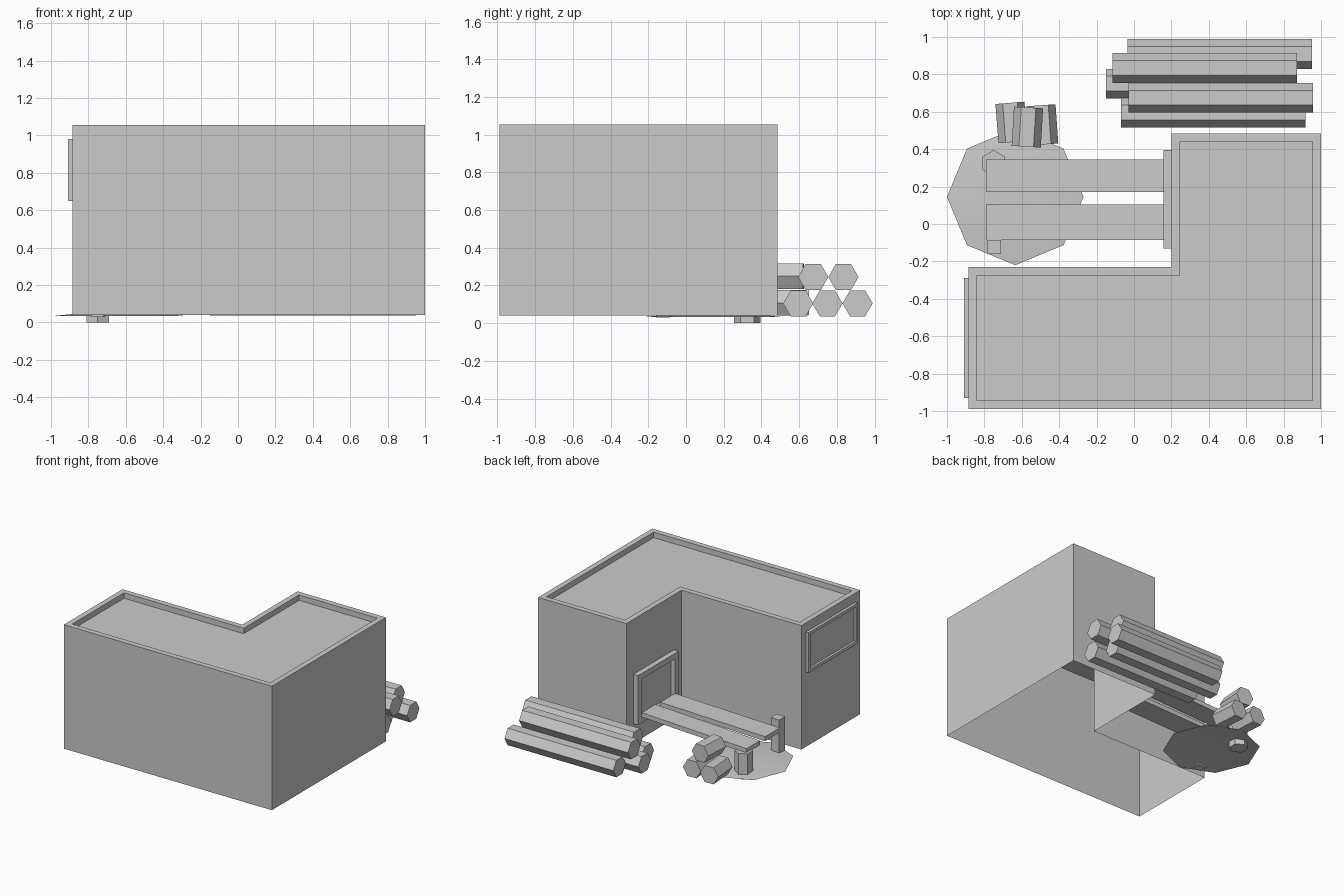
import bpy, bmesh, math
from mathutils import Matrix

if "Cube" in bpy.data.objects:
    bpy.data.objects.remove(bpy.data.objects["Cube"])


def finish(name, bm):
    bmesh.ops.recalc_face_normals(bm, faces=bm.faces[:])
    me = bpy.data.meshes.new(name)
    bm.to_mesh(me)
    bm.free()
    ob = bpy.data.objects.new(name, me)
    bpy.context.collection.objects.link(ob)
    return ob


def box(name, x0, x1, y0, y1, z0, z1, tilt=0):
    bm = bmesh.new()
    bmesh.ops.create_cube(bm, size=1)
    bm.transform(Matrix.Diagonal((x1 - x0, y1 - y0, z1 - z0, 1)))
    ob = finish(name, bm)
    ob.location = ((x0 + x1) / 2, (y0 + y1) / 2, (z0 + z1) / 2)
    ob.rotation_euler.y = tilt
    return ob


def log(name, center, length, axis, r=0.08, turn=0):
    """Six-sided prism along x, y or z, flat side down when lying."""
    bm = bmesh.new()
    ends = [[bm.verts.new((r * math.cos(k * math.pi / 3), r * math.sin(k * math.pi / 3), z))
             for k in range(6)] for z in (-length / 2, length / 2)]
    for k in range(6):
        j = (k + 1) % 6
        bm.faces.new((ends[0][k], ends[0][j], ends[1][j], ends[1][k]))
    for end in ends:
        bm.faces.new(end)
    if axis != 'z':
        bm.transform(Matrix.Rotation(math.pi / 2, 4, 'X'))
    if axis == 'x':
        bm.transform(Matrix.Rotation(math.pi / 2, 4, 'Z'))
    ob = finish(name, bm)
    ob.location = center
    ob.rotation_euler.z = turn
    return ob


def wall_frame(name, wall_x, out, y0, y1, z0, z1, t, lip):
    """Rectangular frame standing out from a wall facing -x, with a recessed pane."""
    bm = bmesh.new()

    def ring(x, d):
        return [bm.verts.new((x, y, z)) for y, z in
                ((y0 + d, z0 + d), (y1 - d, z0 + d), (y1 - d, z1 - d), (y0 + d, z1 - d))]
    rings = [ring(wall_x, 0), ring(wall_x - out, 0), ring(wall_x - out, t), ring(wall_x - lip, t)]
    for a, b in zip(rings, rings[1:]):
        for i in range(4):
            j = (i + 1) % 4
            bm.faces.new((a[i], a[j], b[j], b[i]))
    bm.faces.new(rings[-1])
    bm.faces.new(rings[0])
    return finish(name, bm)


# L-shaped building shell, open underneath, with a parapet around the roof
def ell(bm, z, d):
    return [bm.verts.new((x, y, z)) for x, y in (
        (-0.885 + d, -0.99 + d), (1 - d, -0.99 + d), (1 - d, 0.485 - d),
        (0.2 + d, 0.485 - d), (0.2 + d, -0.23 - d), (-0.885 + d, -0.23 - d))]


bm = bmesh.new()
loops = [ell(bm, 0.04, 0), ell(bm, 1.055, 0), ell(bm, 1.055, 0.045), ell(bm, 1.01, 0.045)]
for a, b in zip(loops, loops[1:]):
    for i in range(6):
        j = (i + 1) % 6
        bm.faces.new((a[i], a[j], b[j], b[i]))
bm.faces.new(loops[-1])
finish("building", bm)

# Door and window frames
wall_frame("door_frame", 0.2, 0.043, -0.13, 0.395, 0.2, 0.605, 0.045, 0.004)
wall_frame("window_frame", -0.885, 0.023, -0.93, -0.29, 0.65, 0.98, 0.025, 0.004)

# Low eight-sided dirt mound
bm = bmesh.new()
rim = [bm.verts.new((-0.635 + 0.365 * math.cos(k * math.pi / 4),
                     0.145 + 0.365 * math.sin(k * math.pi / 4), 0.033)) for k in range(8)]
top = bm.verts.new((-0.635, 0.145, 0.07))
for k in range(8):
    bm.faces.new((rim[k], rim[(k + 1) % 8], top))
mound = finish("dirt_mound", bm)
for p in mound.data.polygons:
    p.use_smooth = True

# Two sloping planks with their supports
box("plank_near", -0.79, 0.16, 0.17, 0.345, 0.225, 0.262, -0.045)
box("plank_far", -0.79, 0.16, -0.085, 0.105, 0.225, 0.262, -0.03)
log("plank_stump", (-0.75, 0.325, 0.105), 0.21, 'z', r=0.07, turn=math.pi / 6)
box("plank_post", -0.785, -0.71, -0.16, -0.085, 0.03, 0.31)

# Long log pile behind the building: (x start, y, z)
for i, (x, y, z) in enumerate(((-0.07, 0.595, 0.105), (-0.15, 0.75, 0.105), (-0.035, 0.91, 0.105),
                               (-0.03, 0.675, 0.245), (-0.115, 0.835, 0.245))):
    log(f"long_log_{i + 1}", (x + 0.493, y, z), 0.986, 'x')

# Short log pile: (x, y, z, turn)
for i, (x, y, z, turn) in enumerate(((-0.655, 0.543, 0.108, 0.08), (-0.49, 0.53, 0.108, 0.07),
                                     (-0.57, 0.518, 0.25, -0.06))):
    log(f"short_log_{i + 1}", (x, y, z), 0.21, 'y', r=0.078, turn=turn)
